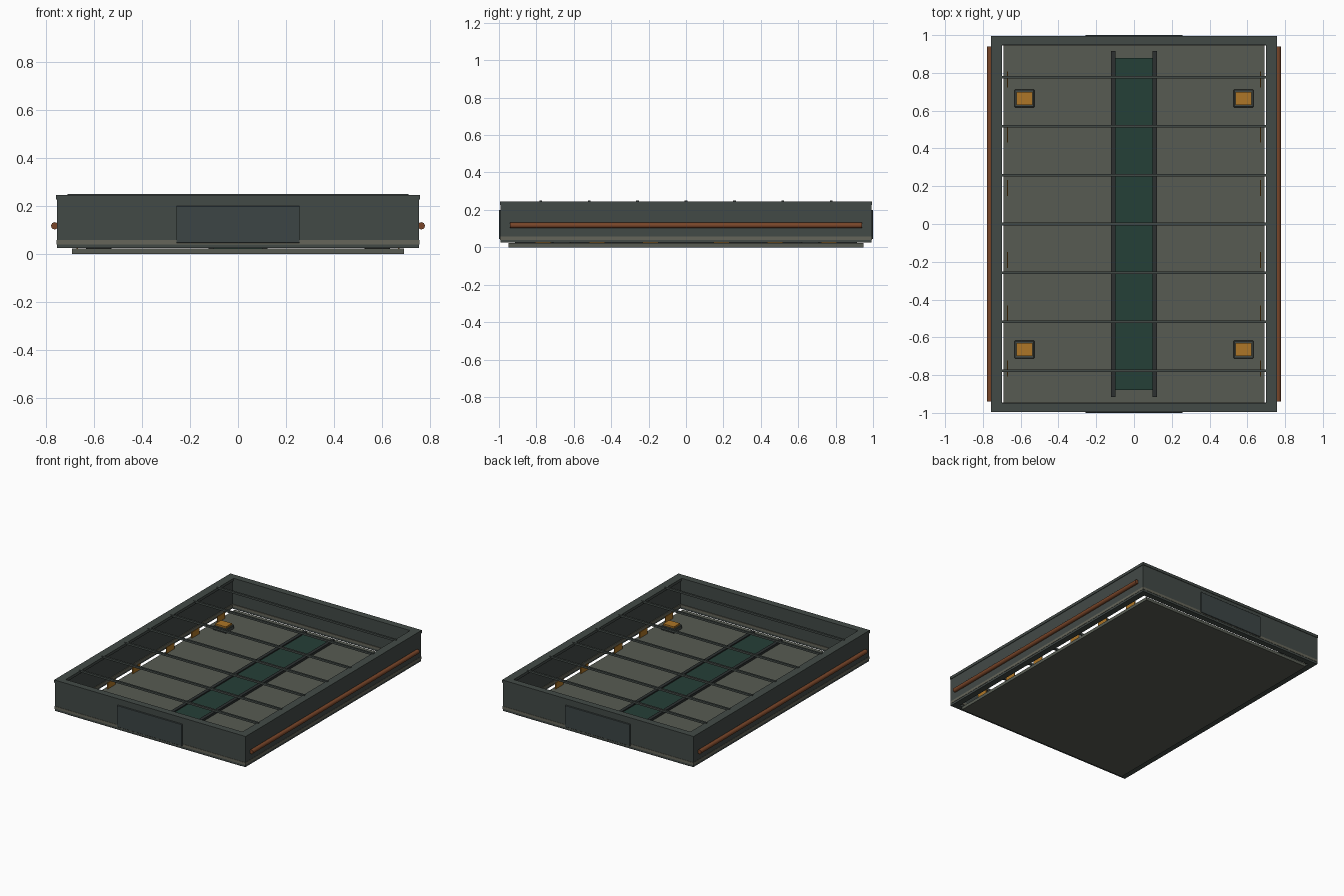
import bpy, math

if "Cube" in bpy.data.objects:
    bpy.data.objects.remove(bpy.data.objects["Cube"])

def mat(name, c):
    m = bpy.data.materials.new(name)
    m.diffuse_color = (*c, 1)
    m.use_nodes = True
    m.node_tree.nodes["Principled BSDF"].inputs["Base Color"].default_value = m.diffuse_color
    return m

WALL = mat("dark_grey_green", (0.055, 0.068, 0.062))
DARK = mat("charcoal", (0.025, 0.03, 0.03))
FLOOR = mat("floor_grey", (0.095, 0.105, 0.085))
TRIM = mat("trim_grey", (0.13, 0.13, 0.10))
GREEN = mat("deep_green", (0.018, 0.05, 0.038))
PANEL = mat("panel_slate", (0.045, 0.06, 0.06))
RUST = mat("rust", (0.19, 0.06, 0.022))
AMBER = mat("amber", (0.42, 0.18, 0.02))

def box(name, lo, hi, m, bevel=0):
    bpy.ops.mesh.primitive_cube_add(size=1, location=[(a + b) / 2 for a, b in zip(lo, hi)])
    o = bpy.context.object
    o.name = name
    o.scale = [b - a for a, b in zip(lo, hi)]
    bpy.ops.object.transform_apply(location=False, rotation=False, scale=True)
    o.data.materials.append(m)
    if bevel:
        b = o.modifiers.new("bevel", 'BEVEL')
        b.width, b.segments = bevel, 1
    return o

def ring(name, ox, oy, ix, iy, z0, z1, m):
    """Rectangular frame made of two long sides and two ends."""
    for s, n in ((-1, "left"), (1, "right")):
        x = sorted((s * ix, s * ox))
        box(f"{name}_{n}", (x[0], -oy, z0), (x[1], oy, z1), m)
    for s, n in ((-1, "front"), (1, "back")):
        y = sorted((s * iy, s * oy))
        box(f"{name}_{n}", (-ix, y[0], z0), (ix, y[1], z1), m)

# floor slab
box("floor_slab", (-0.69, -0.95, 0), (0.69, 0.95, 0.022), FLOOR)

# walls, base trim and top rim
ring("wall", 0.753, 0.992, 0.71, 0.95, 0.025, 0.23, WALL)
ring("base_trim", 0.755, 0.994, 0.705, 0.945, 0.04, 0.058, TRIM)
ring("top_rim", 0.757, 0.995, 0.698, 0.947, 0.226, 0.246, WALL)

# end panels on front and back
for s, n in ((-1, "front"), (1, "back")):
    y = sorted((s * 0.985, s * 1.0))
    box(f"end_panel_{n}", (-0.257, y[0], 0.045), (0.257, y[1], 0.2), PANEL, 0.002)

# centre runner with edge strips
box("centre_runner", (-0.1, -0.88, 0.02), (0.1, 0.88, 0.03), GREEN)
for s in (-1, 1):
    box("runner_edge", (s * 0.111 - 0.012, -0.915, 0.02), (s * 0.111 + 0.012, 0.915, 0.038), DARK)

# cross bars level with the rim
for i in range(-3, 4):
    box("cross_bar", (-0.71, i * 0.259 - 0.007, 0.236), (0.71, i * 0.259 + 0.007, 0.25), WALL)

for s in (-1, 1):
    # round side rail
    bpy.ops.mesh.primitive_cylinder_add(vertices=16, radius=0.015, depth=1.88,
                                        location=(s * 0.763, 0, 0.117),
                                        rotation=(math.pi / 2, 0, 0))
    rail = bpy.context.object
    rail.name = "side_rail"
    rail.data.materials.append(RUST)
    bpy.ops.object.shade_smooth_by_angle()
    # amber marker plates along the inner wall
    for y in (-0.765, -0.475, -0.19, 0.19, 0.475, 0.765):
        box("marker_plate", (s * 0.67 - 0.003, y - 0.043, 0.02), (s * 0.67 + 0.003, y + 0.043, 0.065), AMBER)
    # floor lamps
    for y in (-0.665, 0.665):
        box("lamp_base", (s * 0.58 - 0.053, y - 0.048, 0.02), (s * 0.58 + 0.053, y + 0.048, 0.05), WALL, 0.004)
        box("lamp_lens", (s * 0.58 - 0.043, y - 0.034, 0.048), (s * 0.58 + 0.043, y + 0.034, 0.062), AMBER)
